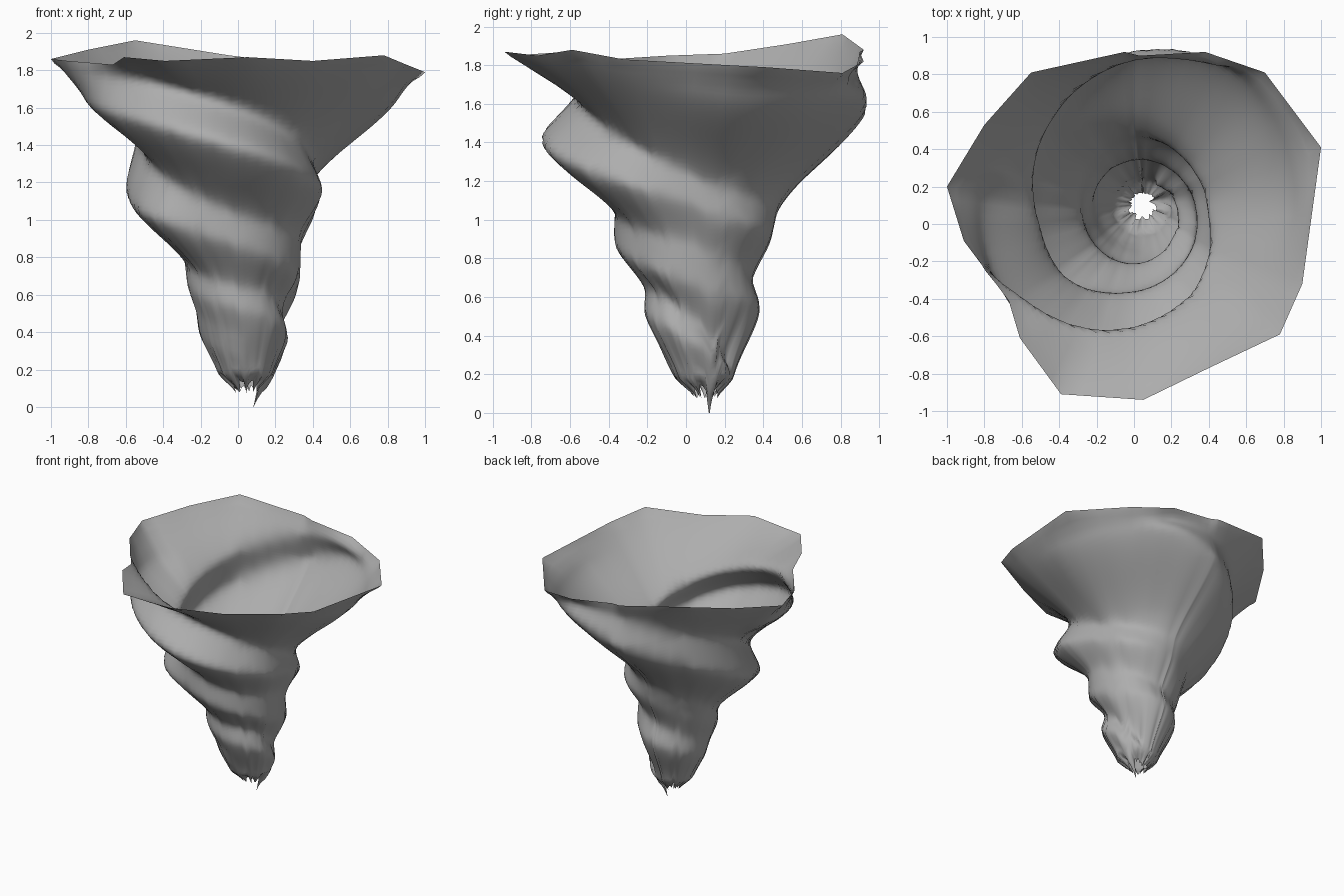
import bpy, bmesh, math, random
from mathutils import Vector

if "Cube" in bpy.data.objects:
    bpy.data.objects.remove(bpy.data.objects["Cube"])

random.seed(4)

# Spiral folds, unwrapped: (angle in degrees, height, radius)
CREASE_A = [(62, 1.76, .94), (90, 1.76, .87), (130, 1.60, .70), (180, 1.37, .50), (215, 1.22, .46),
            (270, 1.03, .375), (360, .87, .325), (450, .68, .29), (540, .50, .25), (630, .35, .215)]
RIDGE_A = [(0, 1.66, .86), (45, 1.66, .97), (68, 1.66, .985), (90, 1.55, .93), (135, 1.32, .72),
           (180, 1.10, .59), (215, 1.01, .56), (240, .93, .45), (270, .86, .395), (360, .66, .31),
           (405, .60, .31), (450, .54, .325), (540, .40, .24), (630, .28, .19)]
CREASE_B = [(197, 1.80, .84), (211, 1.77, .72), (235, 1.72, .63), (270, 1.60, .53), (315, 1.42, .46),
            (360, 1.24, .40), (405, 1.13, .42), (450, 1.04, .455), (495, .92, .38), (540, .77, .295),
            (630, .64, .26), (675, .60, .225), (705, .50, .205), (720, .44, .195), (780, .25, .135)]
RIDGE_B = [(165, 1.66, .84), (180, 1.64, .82), (225, 1.54, .79), (270, 1.39, .755), (315, 1.22, .58),
           (360, 1.09, .425), (405, .98, .445), (450, .92, .42), (495, .80, .34), (540, .66, .295),
           (630, .52, .28), (675, .46, .265), (720, .34, .235), (780, .20, .165)]
# Irregular rim outline
RIM = [(-1, .2, 1.86), (-.91, -.09, 1.85), (-.67, -.41, 1.83), (-.61, -.61, 1.87),
       (-.39, -.91, 1.85), (.05, -.94, 1.87), (.4, -.77, 1.85), (.78, -.59, 1.88),
       (.9, -.32, 1.83), (1, .41, 1.79), (.7, .81, 1.76), (.38, .92, 1.82),
       (.03, .90, 1.87), (-.05, .92, 1.88), (-.55, .81, 1.96), (-.8, .53, 1.91)]
SUB, ROWS = 4, 72


def along(curve, a):
    """Smooth Hermite value (z, r) of a fold curve at angle a."""
    for i in range(len(curve) - 1):
        p, q = curve[i], curve[i + 1]
        if p[0] <= a <= q[0]:
            o, n = curve[max(i - 1, 0)], curve[min(i + 2, len(curve) - 1)]
            h = q[0] - p[0]
            t = (a - p[0]) / h
            out = []
            for k in (1, 2):
                m0 = (q[k] - o[k]) / (q[0] - o[0]) * h
                m1 = (n[k] - p[k]) / (n[0] - p[0]) * h
                out.append((2*t**3 - 3*t*t + 1) * p[k] + (t**3 - 2*t*t + t) * m0
                           + (3*t*t - 2*t**3) * q[k] + (t**3 - t*t) * m1)
            return tuple(out)
    return None


def axis(z):
    """The funnel's axis leans off centre towards the tip."""
    f = max(0, 1 - z / 1.2)
    return Vector((.05 * f, .11 * f))


def column(rim):
    """Points of one vertical profile from tip to rim."""
    ang = math.degrees(math.atan2(rim.y, rim.x)) % 360
    keys = []
    for curve in (CREASE_A, RIDGE_A, CREASE_B, RIDGE_B):
        for turn in range(3):
            v = along(curve, ang + 360 * turn)
            if v and .2 < v[0] < rim.z - .03:
                keys.append(v)
    bottom = 0 if abs(ang - 20) < 8 else random.uniform(.07, .15)
    keys += [(bottom, .035 + .3 * bottom), (.18, .15), (rim.z, rim.xy.length)]
    keys.sort()
    pts, d = [], Vector((math.cos(math.radians(ang)), math.sin(math.radians(ang))))
    for j in range(ROWS + 1):
        z = bottom + (rim.z - bottom) * j / ROWS
        r = keys[-1][1]
        for (z0, r0), (z1, r1) in zip(keys, keys[1:]):
            if z0 <= z < z1:
                t = (z - z0) / (z1 - z0)
                smooth = t * t * (3 - 2 * t)
                mix = .2 if z1 == rim.z else .4
                r = r0 + (r1 - r0) * (t + (smooth - t) * mix)
                break
        xy = axis(z) + d * r
        pts.append((xy.x, xy.y, z))
    return pts


# Funnel skin
rim_pts = [Vector(p) for p in RIM]
cols = []
for a, b in zip(rim_pts, rim_pts[1:] + rim_pts[:1]):
    cols += [column(a.lerp(b, s / SUB)) for s in range(SUB)]

bm = bmesh.new()
grid = [[bm.verts.new(p) for p in c] for c in cols]
for i in range(len(grid)):
    c, n = grid[i], grid[(i + 1) % len(grid)]
    for j in range(ROWS):
        bm.faces.new((c[j], n[j], n[j + 1], c[j + 1]))
# Soften the folds, leaving rim and tip crisp
inner = [c[j] for c in grid for j in range(4, ROWS - 1)]
for _ in range(2):
    bmesh.ops.smooth_vert(bm, verts=inner, factor=.4, use_axis_x=True, use_axis_y=True, use_axis_z=False)
for f in bm.faces:
    f.smooth = True
mesh = bpy.data.meshes.new("whirlwind_funnel")
bm.to_mesh(mesh)
bm.free()
funnel = bpy.data.objects.new("whirlwind_funnel", mesh)
bpy.context.collection.objects.link(funnel)

# Dusty mid grey
dust = bpy.data.materials.new("dust_grey")
dust.diffuse_color = (.42, .42, .42, 1)
dust.use_nodes = True
dust.node_tree.nodes["Principled BSDF"].inputs["Base Color"].default_value = dust.diffuse_color
mesh.materials.append(dust)
